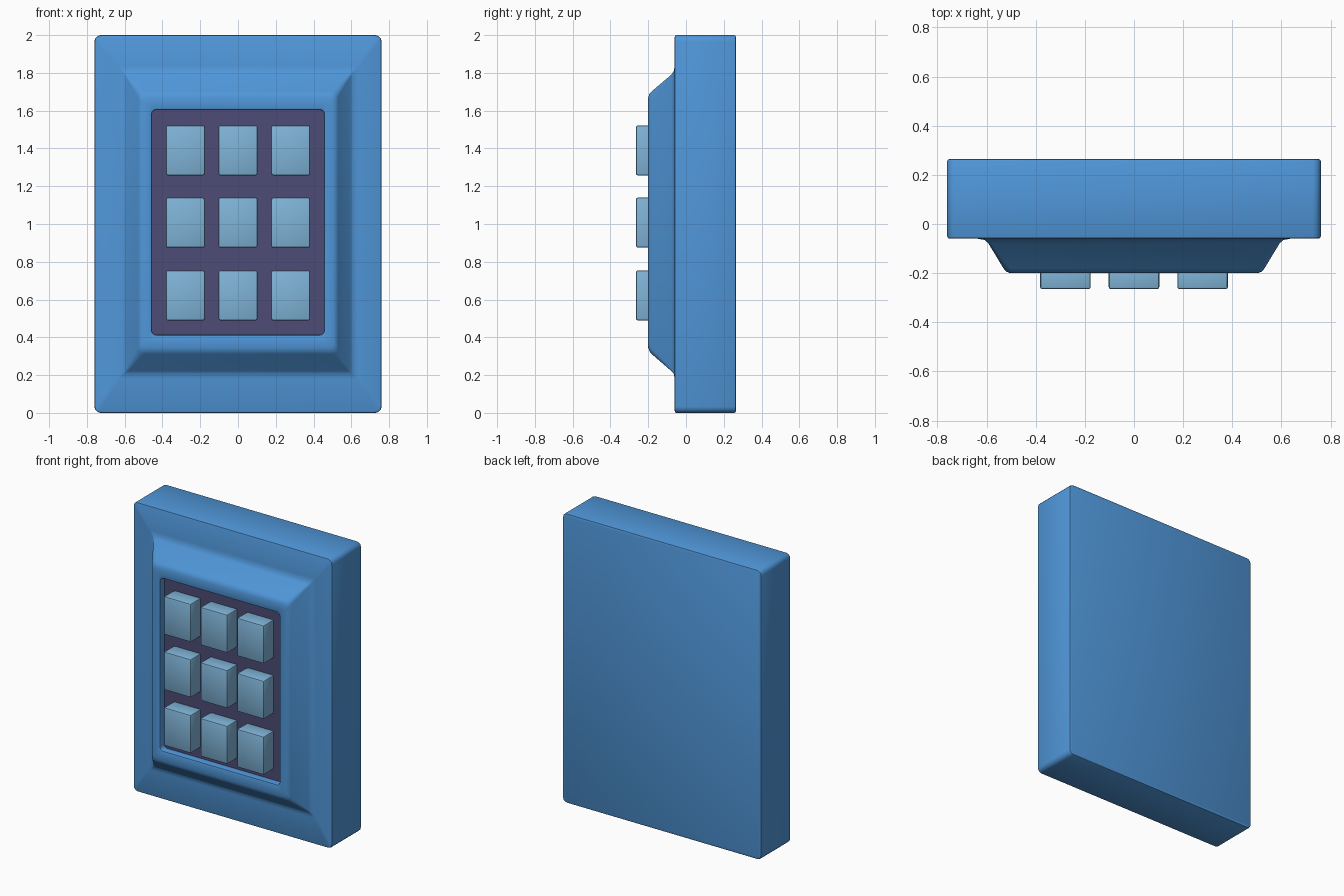
import bpy, bmesh, math

if "Cube" in bpy.data.objects:
    bpy.data.objects.remove(bpy.data.objects["Cube"])


def material(name, rgb):
    m = bpy.data.materials.new(name)
    m.diffuse_color = (*rgb, 1)
    m.use_nodes = True
    m.node_tree.nodes["Principled BSDF"].inputs["Base Color"].default_value = m.diffuse_color
    return m


BLUE = material("casing blue", (0.080, 0.310, 0.700))
PURPLE = material("panel purple", (0.075, 0.072, 0.180))
PALE = material("key pale blue", (0.215, 0.460, 0.690))


def ring(bm, hx, z0, z1, y, r, seg=3):
    """Rounded rectangle of vertices in the x-z plane."""
    out = []
    for sx, sz, a0 in ((1, 1, 0), (-1, 1, 90), (-1, -1, 180), (1, -1, 270)):
        cx = sx * (hx - r)
        cz = z1 - r if sz > 0 else z0 + r
        for i in range(seg + 1):
            a = math.radians(a0 + 90 * i / seg)
            out.append(bm.verts.new((cx + r * math.cos(a), y, cz + r * math.sin(a))))
    return out


def finish(name, bm, mats):
    bmesh.ops.recalc_face_normals(bm, faces=bm.faces[:])
    me = bpy.data.meshes.new(name)
    bm.to_mesh(me)
    bm.free()
    ob = bpy.data.objects.new(name, me)
    bpy.context.collection.objects.link(ob)
    for m in mats:
        me.materials.append(m)
    bpy.ops.object.select_all(action='DESELECT')
    ob.select_set(True)
    bpy.context.view_layer.objects.active = ob
    bpy.ops.object.shade_smooth_by_angle(angle=math.radians(40))
    return ob


# Casing: lofted from the back, over the raised bezel, down into the recess
# (half width, bottom, top, y, corner radius)
profile = [
    (0.750, 0.010, 1.990, 0.265, 0.025),
    (0.757, 0.003, 1.997, 0.262, 0.030),
    (0.760, 0.000, 2.000, 0.255, 0.033),
    (0.760, 0.000, 2.000, -0.050, 0.033),
    (0.757, 0.003, 1.997, -0.057, 0.030),
    (0.750, 0.010, 1.990, -0.060, 0.025),
    (0.635, 0.180, 1.835, -0.060, 0.010),
    (0.608, 0.207, 1.808, -0.065, 0.010),
    (0.593, 0.222, 1.790, -0.078, 0.012),
    (0.530, 0.312, 1.702, -0.182, 0.030),
    (0.521, 0.325, 1.690, -0.193, 0.032),
    (0.505, 0.345, 1.670, -0.200, 0.032),
    (0.467, 0.403, 1.615, -0.200, 0.030),
    (0.459, 0.411, 1.607, -0.197, 0.025),
    (0.456, 0.414, 1.604, -0.189, 0.022),
    (0.456, 0.414, 1.604, -0.152, 0.022),
]
bm = bmesh.new()
rings = [ring(bm, *p) for p in profile]
for a, b in zip(rings, rings[1:]):
    n = len(a)
    for i in range(n):
        j = (i + 1) % n
        bm.faces.new((a[i], a[j], b[j], b[i]))
bm.faces.new(rings[0])
floor = bm.faces.new(rings[-1])
floor.material_index = 1  # recessed key panel
finish("casing", bm, [BLUE, PURPLE])

# Keys: three by three grid of bevelled blocks
for row, z in enumerate((1.39, 1.007, 0.622)):
    for col in range(3):
        bm = bmesh.new()
        bmesh.ops.create_cube(bm, size=1)
        for v in bm.verts:
            v.co.x = v.co.x * 0.206 + (col - 1) * 0.279
            v.co.y = -0.265 if v.co.y < 0 else -0.150
            v.co.z = v.co.z * 0.264 + z
        bmesh.ops.bevel(bm, geom=bm.edges[:], offset=0.009, segments=2,
                        profile=0.5, affect='EDGES')
        finish(f"key_{row + 1}_{col + 1}", bm, [PALE])
